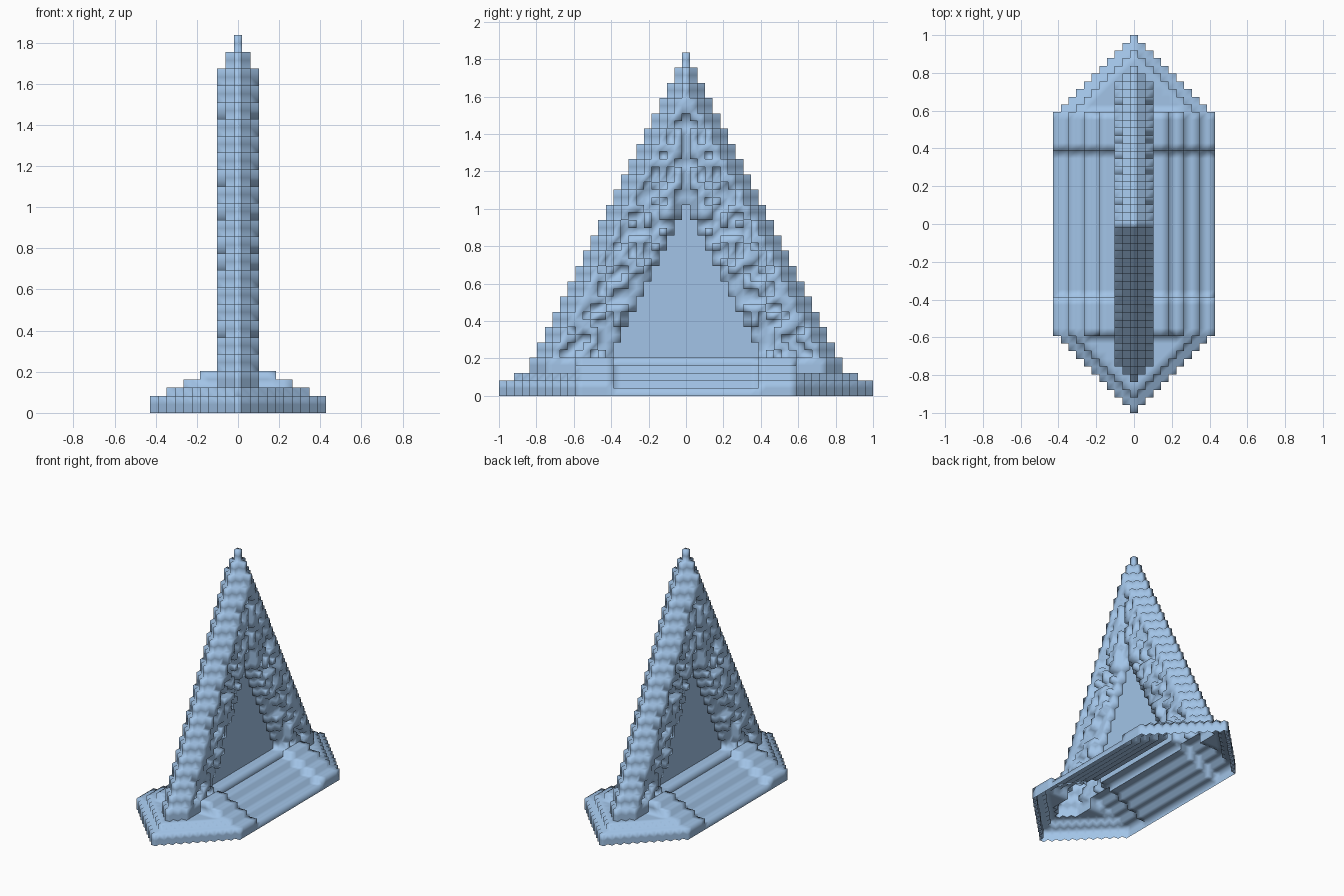
import bpy, bmesh, random
from mathutils import Vector

if "Cube" in bpy.data.objects:
    bpy.data.objects.remove(bpy.data.objects["Cube"])

random.seed(4)
U = 2 / 49                      # edge length of one block
cells = {}                      # (ix, iy, iz) -> part name

blue = bpy.data.materials.new("pale_blue")
blue.diffuse_color = (0.36, 0.55, 0.8, 1)
blue.use_nodes = True
blue.node_tree.nodes["Principled BSDF"].inputs["Base Color"].default_value = blue.diffuse_color


def base_height(ax, ay):
    """Block height of the hexagonal stepped base at a column."""
    if ay <= 9:                                   # sunken middle stairs
        return min(5, 1 + (10 - ax) // 2)
    if ay <= 14:                                  # raised end blocks
        return min(5, 2 + (10 - ax) // 2)
    if ax <= 22 - ay:                             # pointed ends, inner tier
        return 3
    return 2 if ax <= 24 - ay else 0              # pointed ends, outer tier


# Stepped base
for ix in range(-10, 11):
    for iy in range(-24, 25):
        for iz in range(base_height(abs(ix), abs(iy))):
            cells[ix, iy, iz] = "stepped_base"

# A-shaped frame: prow-shaped edges, maze relief on the faces, centre panel
for iz in range(3, 45):
    outer = (44 - iz) // 2
    hole = (24 - iz) // 2 if iz >= 5 else -1
    for ay in range(outer + 1):
        part, depth = "a_frame", min(outer - ay, 2)
        if iz >= 5 and ay <= hole:
            part, depth = "centre_panel", 0
        elif 5 <= iz <= 36:
            if iz <= 24:                          # inner edge tapers to the panel
                depth = min(depth, ay - hole)
            if ay <= outer - 3:
                depth = min(depth, 1 if ay == 0 else random.choice((1, 2)))
        for ix in range(-depth, depth + 1):
            for iy in {ay, -ay}:
                cells[ix, iy, iz] = part


def build(name):
    """Outer skin of one part, left open underneath."""
    bm = bmesh.new()
    verts = {}

    def vert(p):
        key = tuple(round(c * 2) for c in p)
        if key not in verts:
            verts[key] = bm.verts.new((p.x * U, p.y * U, (p.z + 0.5) * U))
        return verts[key]

    for c, part in cells.items():
        if part != name:
            continue
        centre = Vector(c)
        for axis in range(3):
            for s in (-1, 1):
                n = Vector((0, 0, 0))
                n[axis] = s
                near = tuple(int(v) for v in centre + n)
                if near in cells or near[2] < 0:
                    continue
                a = Vector((0, 0, 0))
                a[(axis + 1) % 3] = 0.5
                b = n.cross(a)
                mid = centre + n * 0.5
                bm.faces.new([vert(mid + o) for o in (-a - b, a - b, a + b, b - a)])
    for f in bm.faces:
        f.smooth = True
    mesh = bpy.data.meshes.new(name)
    bm.to_mesh(mesh)
    bm.free()
    mesh.materials.append(blue)
    obj = bpy.data.objects.new(name, mesh)
    bpy.context.collection.objects.link(obj)


for part_name in ("stepped_base", "a_frame", "centre_panel"):
    build(part_name)
